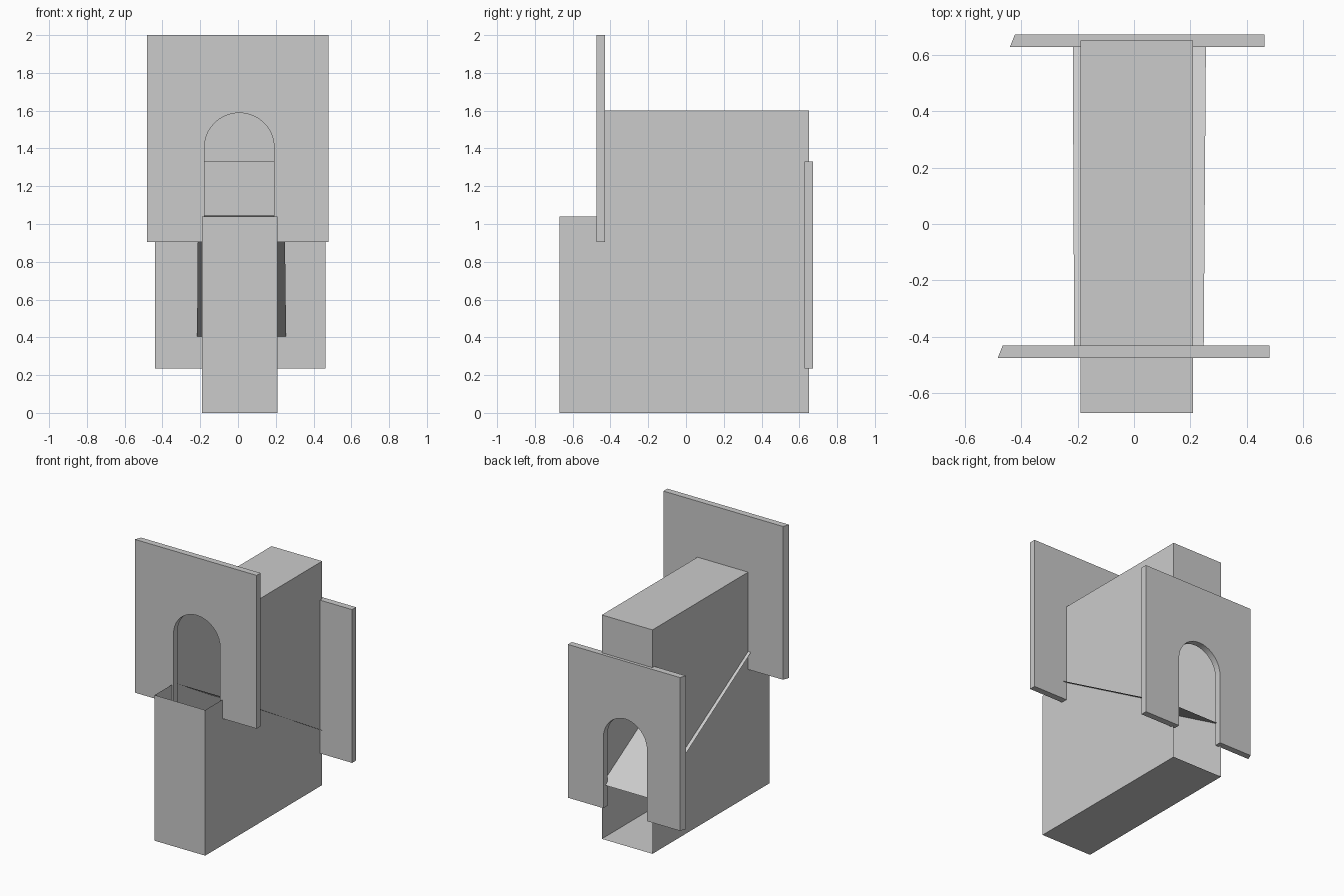
import bpy, bmesh
from math import sin, cos, pi

if "Cube" in bpy.data.objects:
    bpy.data.objects.remove(bpy.data.objects["Cube"])


def new_object(name, bm):
    mesh = bpy.data.meshes.new(name)
    bm.to_mesh(mesh)
    bm.free()
    ob = bpy.data.objects.new(name, mesh)
    bpy.context.collection.objects.link(ob)
    return ob


def sheet(name, quads):
    """Thin open surface from polygons."""
    bm = bmesh.new()
    for q in quads:
        bm.faces.new([bm.verts.new(p) for p in q])
    bmesh.ops.remove_doubles(bm, verts=bm.verts, dist=0.0001)
    return new_object(name, bm)


def arch_plate(name, x0, x1, y0, y1, bottom, top, cx, r, apex, slant=0.018):
    """Upright slab with a round-topped doorway open at the bottom."""
    spring = apex - 0.18
    arch = [(cx + r * cos(pi * i / 20), spring + 0.18 * sin(pi * i / 20)) for i in range(21)]
    prof = [(x0, bottom), (x0, top), (x1, top), (x1, bottom), (cx + r, bottom)]
    prof += arch + [(cx - r, bottom)]
    bm = bmesh.new()
    face = bm.faces.new([bm.verts.new((x, y0, z)) for x, z in prof])
    ext = bmesh.ops.extrude_face_region(bm, geom=[face])
    for v in [g for g in ext["geom"] if isinstance(g, bmesh.types.BMVert)]:
        v.co.y = y1
        if abs(v.co.x - x0) < 1e-4:      # slanted left end
            v.co.x += slant
    bmesh.ops.recalc_face_normals(bm, faces=bm.faces)
    ob = new_object(name, bm)
    bpy.ops.object.select_all(action='DESELECT')
    ob.select_set(True)
    bpy.context.view_layer.objects.active = ob
    bpy.ops.object.shade_smooth_by_angle(angle=0.5)
    return ob


# Hollow passage: stepped sides, floor, roof, low front wall, high back wall
L, R = -0.19, 0.21
F, S, B = -0.67, -0.45, 0.65          # front, step, back
LOW, HIGH, DOOR = 1.04, 1.60, 0.95
side = [(F, 0), (B, 0), (B, DOOR), (B, HIGH), (S, HIGH), (S, LOW), (F, LOW)]
sheet("passage_shell", [
    [(R, y, z) for y, z in side],
    [(L, y, z) for y, z in reversed(side)],
    [(L, B, 0), (R, B, 0), (R, F, 0), (L, F, 0)],
    [(L, S, HIGH), (R, S, HIGH), (R, B, HIGH), (L, B, HIGH)],
    [(L, F, 0), (R, F, 0), (R, F, LOW), (L, F, LOW)],
    [(R, B, DOOR), (L, B, DOOR), (L, B, HIGH), (R, B, HIGH)],
])

# Sloping ramp, slightly wider than the passage
sheet("ramp", [[(-0.212, S, 1.045), (0.247, S, 1.045), (0.255, B, 0.39), (-0.217, B, 0.39)]])

# Doorway plates at both ends
arch_plate("upper_doorway", -0.483, 0.48, -0.475, -0.43, 0.905, 2.0, 0.007, 0.184, 1.588)
arch_plate("lower_doorway", -0.44, 0.463, 0.627, 0.672, 0.235, 1.33, 0.01, 0.173, 0.918)
